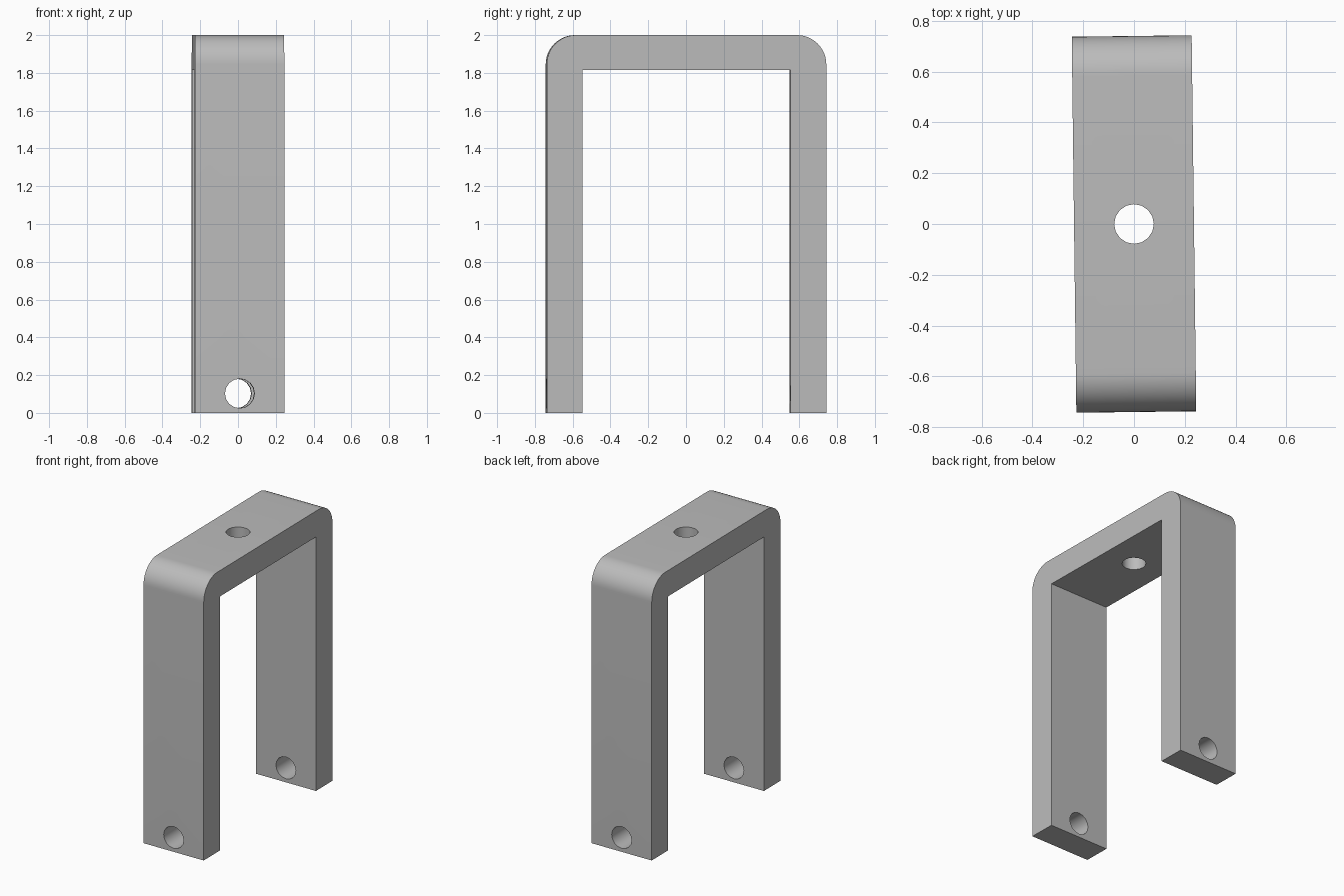
import bpy, bmesh, math
from mathutils import Matrix

cube = bpy.data.objects.get("Cube")
if cube:
    bpy.data.objects.remove(cube, do_unlink=True)

HALF_W, OUT_Y, IN_Y = 0.236, 0.74, 0.55
TOP, UNDER, RADIUS = 2.0, 1.815, 0.155
HOLE_R, HOLE_Z = 0.078, 0.103
TURN = math.radians(0.7)

# Plain grey metal
metal = bpy.data.materials.new("grey_metal")
metal.use_nodes = True
grey = (0.5, 0.5, 0.5, 1)
metal.diffuse_color = grey
metal.node_tree.nodes["Principled BSDF"].inputs["Base Color"].default_value = grey


def make_object(name, bm):
    bmesh.ops.recalc_face_normals(bm, faces=bm.faces)
    mesh = bpy.data.meshes.new(name)
    bm.to_mesh(mesh)
    bm.free()
    obj = bpy.data.objects.new(name, mesh)
    bpy.context.collection.objects.link(obj)
    mesh.materials.append(metal)
    obj.rotation_euler.z = TURN
    return obj


# U-shaped side profile with rounded outer corners
half = [(IN_Y, UNDER), (IN_Y, 0), (OUT_Y, 0)]
for i in range(13):
    a = math.pi / 2 * i / 12
    half.append((OUT_Y - RADIUS + RADIUS * math.cos(a),
                 TOP - RADIUS + RADIUS * math.sin(a)))
profile = half + [(-y, z) for y, z in reversed(half)]

# Profile extruded across the width
bm = bmesh.new()
face = bm.faces.new([bm.verts.new((-HALF_W, y, z)) for y, z in profile])
ext = bmesh.ops.extrude_face_region(bm, geom=[face])
verts = [g for g in ext["geom"] if isinstance(g, bmesh.types.BMVert)]
bmesh.ops.translate(bm, verts=verts, vec=(2 * HALF_W, 0, 0))
bracket = make_object("bracket", bm)


# Bolt holes: one down through the bridge, one across both legs
def drill(name, matrix, depth):
    bm = bmesh.new()
    bmesh.ops.create_cone(bm, cap_ends=True, segments=16, radius1=HOLE_R,
                          radius2=HOLE_R, depth=depth, matrix=matrix)
    cutter = make_object(name, bm)
    cutter.hide_render = True
    cutter.hide_viewport = True
    mod = bracket.modifiers.new(name, 'BOOLEAN')
    mod.operation = 'DIFFERENCE'
    mod.solver = 'EXACT'
    mod.object = cutter
    return cutter


cutters = [
    drill("bridge_hole_cutter", Matrix.Translation((0, 0, 1.9)), 0.5),
    drill("leg_hole_cutter", Matrix.Translation((0, 0, HOLE_Z))
          @ Matrix.Rotation(math.pi / 2, 4, 'X'), 2),
]

# Apply the cuts, then smooth the curved surfaces
bpy.context.view_layer.objects.active = bracket
bracket.select_set(True)
for mod in list(bracket.modifiers):
    bpy.ops.object.modifier_apply(modifier=mod.name)
for cutter in cutters:
    bpy.data.objects.remove(cutter, do_unlink=True)
bpy.ops.object.shade_smooth_by_angle(angle=math.radians(30))
